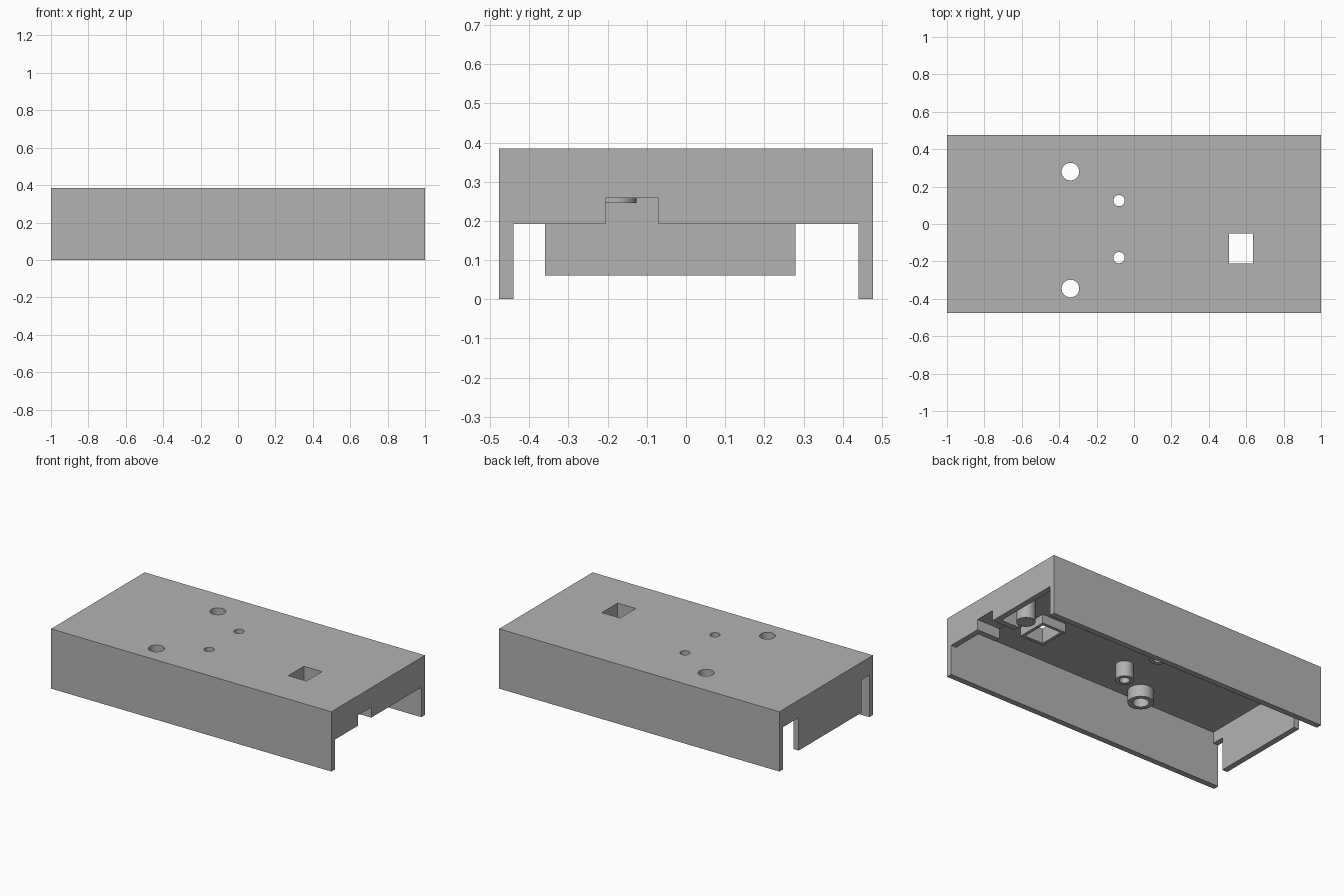
import bpy, math
from mathutils import Vector

if "Cube" in bpy.data.objects:
    bpy.data.objects.remove(bpy.data.objects["Cube"])

X, Y, H, T = 1.0, 0.477, 0.385, 0.037   # half length, half width, height, wall
UNDER = H - 0.04                        # underside of the top plate

grey = bpy.data.materials.new("plain_grey")
grey.use_nodes = True
COLOUR = (0.45, 0.45, 0.45, 1)
grey.diffuse_color = COLOUR
grey.node_tree.nodes["Principled BSDF"].inputs["Base Color"].default_value = COLOUR


def box(name, x0, x1, y0, y1, z0, z1):
    bpy.ops.mesh.primitive_cube_add(size=1)
    ob = bpy.context.object
    ob.name = name
    size, mid = Vector((x1 - x0, y1 - y0, z1 - z0)), Vector((x0 + x1, y0 + y1, z0 + z1)) / 2
    for v in ob.data.vertices:
        v.co = v.co * size + mid
    ob.data.materials.append(grey)
    return ob


def rod(name, x, y, r, z0, z1):
    bpy.ops.mesh.primitive_cylinder_add(vertices=48, radius=r, depth=z1 - z0,
                                        location=(x, y, (z0 + z1) / 2))
    ob = bpy.context.object
    ob.name = name
    ob.data.materials.append(grey)
    return ob


def cut(target, cutter):
    mod = target.modifiers.new("cut", "BOOLEAN")
    mod.operation, mod.solver, mod.object = "DIFFERENCE", "EXACT", cutter
    bpy.context.view_layer.objects.active = target
    bpy.ops.object.modifier_apply(modifier=mod.name)
    bpy.data.objects.remove(cutter)


def smooth(ob):
    bpy.ops.object.select_all(action="DESELECT")
    ob.select_set(True)
    bpy.context.view_layer.objects.active = ob
    bpy.ops.object.shade_smooth_by_angle(angle=math.radians(30))


# Open-bottomed shell
shell = box("cover_shell", -X, X, -Y, Y, 0, H)
inner = Y - T
cut(shell, box("cavity", -X + T, X - T, -inner, inner, -1, UNDER))

# Open end with a cable notch
cut(shell, box("end_opening", X - 2 * T, X + T, -inner, inner, -1, 0.192))
cut(shell, box("notch", X - 2 * T, X + T, -0.205, -0.07, 0.1, 0.259))

# Closed end: a hanging tab between two slots
for y0, y1 in ((-inner, -0.36), (0.28, inner)):
    cut(shell, box("slot", -X - T, -X + 2 * T, y0, y1, -1, 0.272))
cut(shell, box("tab_trim", -X - T, -X + 2 * T, -inner, inner, -1, 0.06))

# Round holes, each with a tubular boss underneath
bosses = [("large_boss", -0.34, 0.28, 0.047, 0.075, 0.267),
          ("large_boss", -0.34, -0.345, 0.047, 0.075, 0.267),
          ("small_boss", -0.08, 0.125, 0.03, 0.053, 0.246),
          ("small_boss", -0.08, -0.18, 0.03, 0.053, 0.246)]
for name, x, y, hole, outer, z in bosses:
    cut(shell, rod("hole", x, y, hole, z - 0.1, H + 0.1))
    boss = rod(name, x, y, outer, z, UNDER)
    cut(boss, rod("bore", x, y, hole, z - 0.1, H + 0.1))
    smooth(boss)

# Rectangular window with a short collar
window = (0.507, 0.637, -0.212, -0.052)
cut(shell, box("window", *window, 0.2, H + 0.1))
grow = (-0.02, 0.02, -0.02, 0.02)
collar = box("window_collar", *[a + b for a, b in zip(window, grow)], 0.288, UNDER)
cut(collar, box("collar_bore", *window, 0.2, H + 0.1))
smooth(shell)

# Cable channel behind the notch
channel = box("cable_channel", 0.835, X - T, -0.205 - T, -0.07 + T, 0.192, 0.296)
cut(channel, box("channel_bore", 0.8, X, -0.205, -0.07, 0.1, 0.259))

# Solid support peg
smooth(rod("support_peg", 0.84, 0.037, 0.055, 0.195, UNDER))
